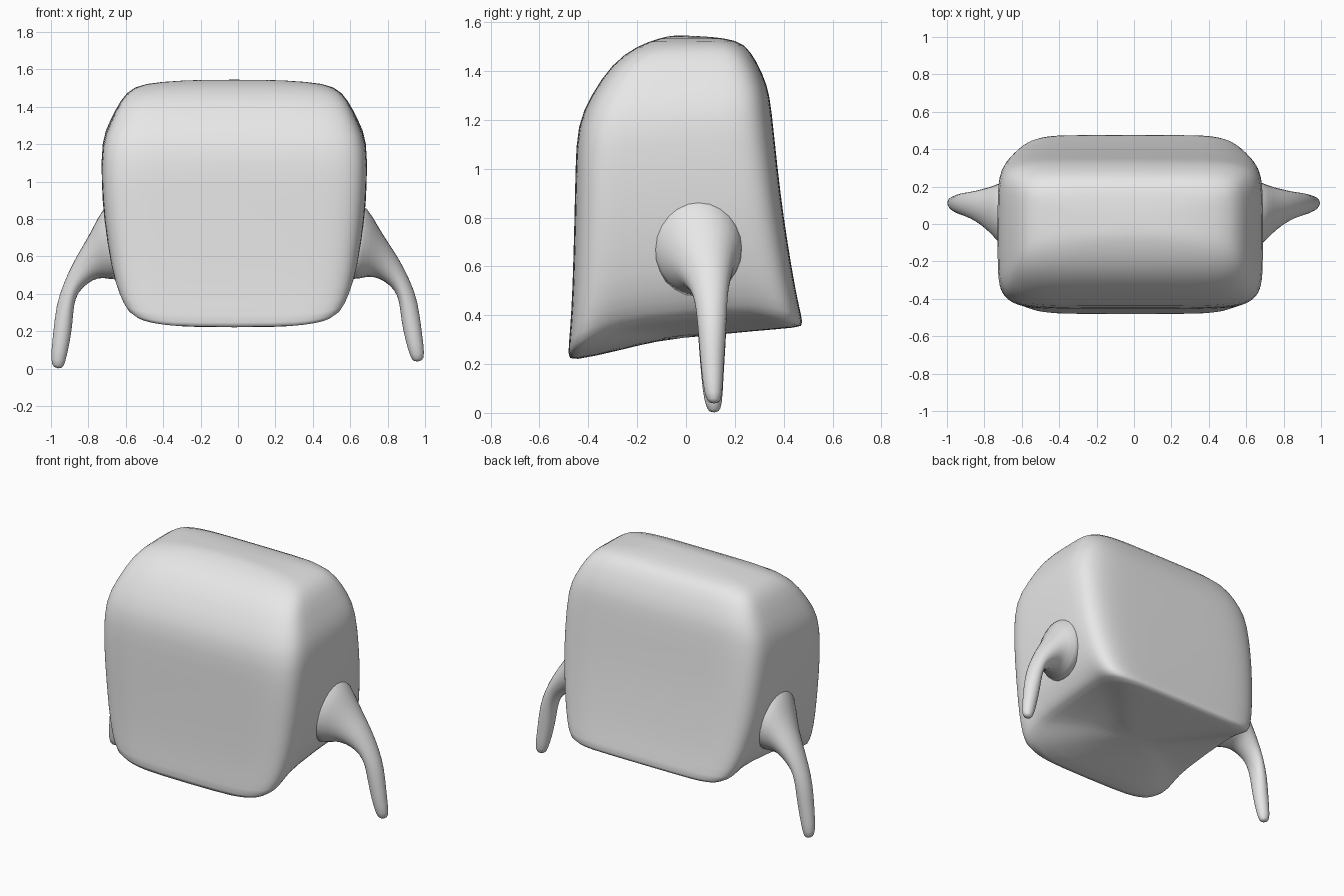
import bpy, bmesh, math

cube = bpy.data.objects.get("Cube")
if cube:
    bpy.data.objects.remove(cube, do_unlink=True)

grey = bpy.data.materials.new("light_grey")
grey.use_nodes = True
COLOUR = (0.8, 0.8, 0.8, 1)
grey.diffuse_color = COLOUR
grey.node_tree.nodes["Principled BSDF"].inputs["Base Color"].default_value = COLOUR


def power(value, n):
    return math.copysign(abs(value) ** (2 / n), value)


def angles(count):
    return [2 * math.pi * (i + 0.5) / count for i in range(count)]


def loft(name, rings):
    """Skin closed rings of equal length, cap both ends and smooth the result."""
    bm = bmesh.new()
    loops = [[bm.verts.new(p) for p in ring] for ring in rings]
    for a, b in zip(loops, loops[1:]):
        for i in range(len(a)):
            j = (i + 1) % len(a)
            bm.faces.new((a[i], a[j], b[j], b[i]))
    bm.faces.new(loops[0])
    bm.faces.new(loops[-1])
    bmesh.ops.recalc_face_normals(bm, faces=bm.faces)
    mesh = bpy.data.meshes.new(name)
    bm.to_mesh(mesh)
    bm.free()
    mesh.materials.append(grey)
    mesh.shade_smooth()
    obj = bpy.data.objects.new(name, mesh)
    bpy.context.collection.objects.link(obj)
    obj.modifiers.new("smooth", 'SUBSURF').levels = 1
    obj.modifiers["smooth"].render_levels = 1
    return obj


# Body: front z, back z, front y, back y, half width, squareness, side pinch, front corner lift
sections = [
    (.30, .315, -.10, .08, .15, 3, 0, 0),
    (.255, .335, -.27, .27, .35, 4, .05, .02),
    (.20, .35, -.475, .47, .57, 6, .10, .05),
    (.22, .36, -.485, .482, .615, 7, .10, .05),
    (.33, .45, -.475, .46, .65, 7, .07, .03),
    (.50, .58, -.465, .435, .675, 7, .03, 0),
    (.80, .80, -.457, .40, .70, 7, 0, 0),
    (1.0, 1.0, -.453, .375, .71, 7, 0, 0),
    (1.18, 1.25, -.447, .35, .713, 6, 0, 0),
    (1.30, 1.34, -.39, .335, .665, 6, 0, 0),
    (1.43, 1.44, -.305, .29, .61, 6, 0, 0),
    (1.505, 1.515, -.20, .24, .545, 5, 0, 0),
    (1.537, 1.535, -.10, .16, .40, 4, 0, 0),
    (1.547, 1.543, -.05, .06, .15, 3, 0, 0),
]


def body_ring(zf, zb, yf, yb, half, n, pinch, lift):
    ring = []
    for a in angles(40):
        u, t = power(math.cos(a), n), power(math.sin(a), n)
        middle = 1 - t * t
        x = -.02 + half * u * (1 - pinch * middle)
        y = (yf + yb) / 2 + t * (yb - yf) / 2
        z = (zf + zb) / 2 + t * (zb - zf) / 2
        z += lift * u * u * (1 - t) / 2 + pinch * middle * (.3 + .7 * u ** 4)
        ring.append((x, y, z))
    return ring


loft("body", [body_ring(*s) for s in sections])

# Arms: outer x, outer z, inner x, inner z, front y, back y
arm_sections = [
    (.60, .95, .55, .44, -.20, .27),
    (.70, .86, .66, .48, -.12, .23),
    (.745, .77, .72, .49, -.06, .205),
    (.80, .68, .78, .465, -.01, .19),
    (.86, .59, .835, .42, .025, .175),
    (.915, .48, .86, .36, .04, .17),
    (.96, .37, .868, .25, .05, .165),
    (.98, .20, .89, .15, .06, .155),
    (.997, .07, .915, .06, .075, .15),
    (.98, .04, .935, .035, .095, .135),
]


def arm(name, side, root_shift, tip_shift, drop):
    rings = []
    for k, (xo, zo, xi, zi, yf, yb) in enumerate(arm_sections):
        f = k / (len(arm_sections) - 1)
        shift = root_shift * (1 - f) + tip_shift * f
        ring = []
        for a in angles(12):
            c, s = math.cos(a), math.sin(a)
            x = (xo + xi) / 2 + c * (xo - xi) / 2 + shift
            z = (zo + zi) / 2 + c * (zo - zi) / 2 - drop * f
            ring.append((side * x, (yf + yb) / 2 + s * (yb - yf) / 2, z))
        rings.append(ring)
    loft(name, rings)


arm("left_arm", 1, 0, .005, 0)
arm("right_arm", -1, .035, .005, .037)
